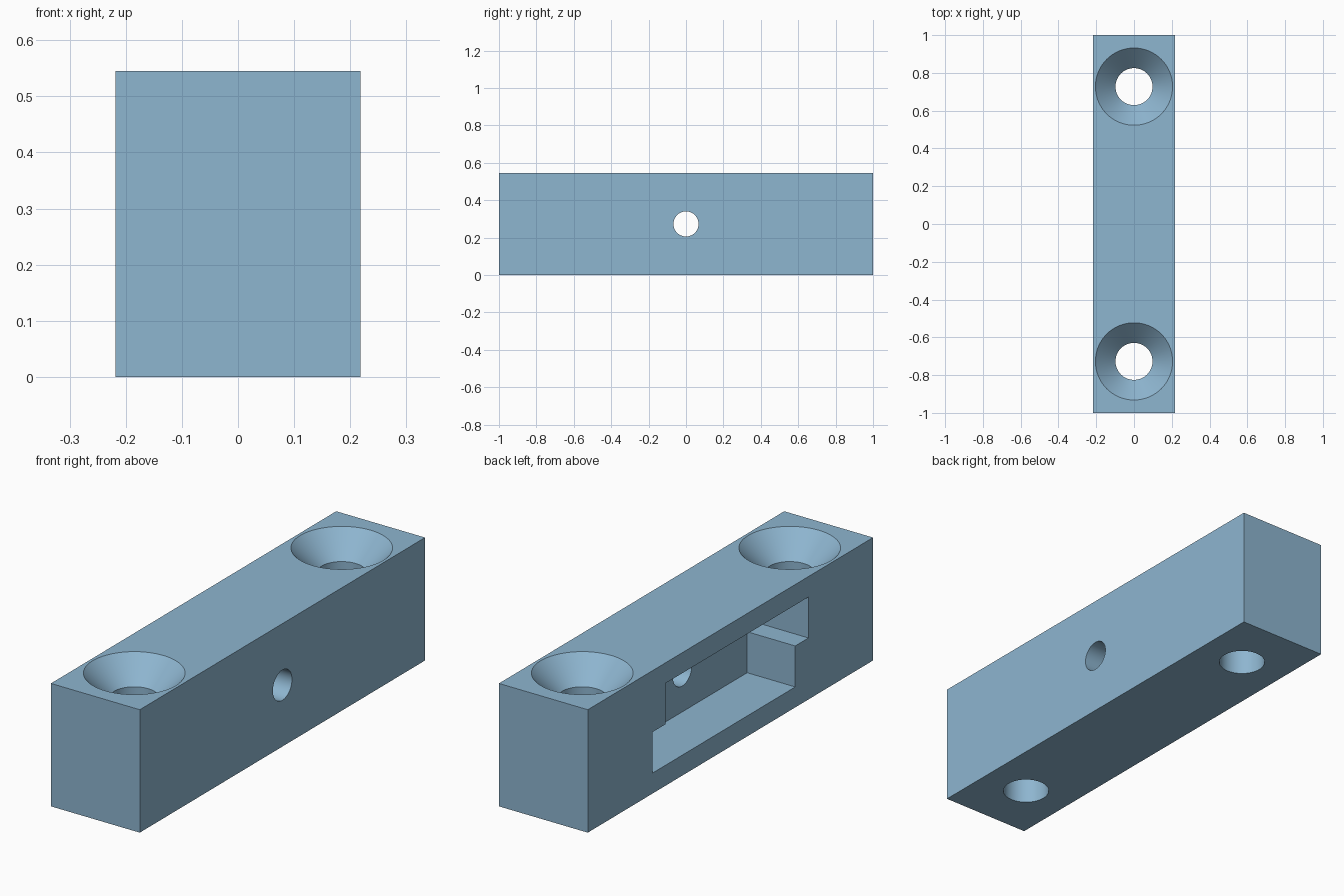
import bpy, bmesh, math
from mathutils import Matrix

if "Cube" in bpy.data.objects:
    bpy.data.objects.remove(bpy.data.objects["Cube"])

W, L, H = 0.436, 2.0, 0.5455          # block width (x), length (y), height (z)

blue = bpy.data.materials.new("steel blue")
blue.diffuse_color = (0.27, 0.465, 0.63, 1)
blue.use_nodes = True
blue.node_tree.nodes["Principled BSDF"].inputs["Base Color"].default_value = blue.diffuse_color


def make_object(name, bm):
    bmesh.ops.recalc_face_normals(bm, faces=bm.faces)
    mesh = bpy.data.meshes.new(name)
    bm.to_mesh(mesh)
    bm.free()
    mesh.materials.append(blue)
    obj = bpy.data.objects.new(name, mesh)
    bpy.context.collection.objects.link(obj)
    return obj


def lathe(name, profile, matrix, steps=64):
    """Closed solid turned around z from (radius, z) points."""
    bm = bmesh.new()
    rings = [[bm.verts.new((r * math.cos(2 * math.pi * i / steps),
                            r * math.sin(2 * math.pi * i / steps), z))
              for i in range(steps)] for r, z in profile]
    for a, b in zip(rings, rings[1:]):
        for i in range(steps):
            j = (i + 1) % steps
            bm.faces.new((a[i], a[j], b[j], b[i]))
    bm.faces.new(rings[0])
    bm.faces.new(rings[-1])
    bm.transform(matrix)
    return make_object(name, bm)


def prism_x(name, outline, x0, x1):
    """(y, z) outline extruded along x."""
    bm = bmesh.new()
    face = bm.faces.new([bm.verts.new((x0, y, z)) for y, z in outline])
    out = bmesh.ops.extrude_face_region(bm, geom=[face])
    verts = [v for v in out["geom"] if isinstance(v, bmesh.types.BMVert)]
    bmesh.ops.translate(bm, verts=verts, vec=(x1 - x0, 0, 0))
    return make_object(name, bm)


# Main block
block = prism_x("mounting_block",
                [(-L / 2, 0), (L / 2, 0), (L / 2, H), (-L / 2, H)], -W / 2, W / 2)

# Stepped pocket in the left side
low, mid, top = H / 6, H / 2, H * 5 / 6
near, far = 0.4545, 0.5475
pocket = prism_x("pocket_cutter",
                 [(-near, low), (far, low), (far, mid), (near, mid),
                  (near, top), (-far, top), (-far, mid), (-near, mid)],
                 -W / 2 - 0.1, 0.018)
cutters = [pocket]

# Countersunk screw holes (45 degree cone, continued above the top face)
r, R = 0.098, 0.2045
for side, y in (("front", -0.7273), ("back", 0.7273)):
    cutters.append(lathe(side + "_screw_cutter",
                         [(r, -0.1), (r, H - (R - r)), (R, H), (R + 0.05, H + 0.05)],
                         Matrix.Translation((0, y, 0))))

# Small cross hole from the right side into the pocket
cutters.append(lathe("cross_hole_cutter", [(0.067, -0.1), (0.067, 0.4)],
                     Matrix.Translation((0, 0, mid)) @ Matrix.Rotation(math.pi / 2, 4, 'Y')))

# Cut everything out of the block
bpy.context.view_layer.objects.active = block
block.select_set(True)
for c in cutters:
    mod = block.modifiers.new(c.name, 'BOOLEAN')
    mod.operation, mod.solver, mod.object = 'DIFFERENCE', 'EXACT', c
    bpy.ops.object.modifier_apply(modifier=mod.name)
    bpy.data.objects.remove(c)

bpy.ops.object.shade_smooth_by_angle(angle=math.radians(30))
